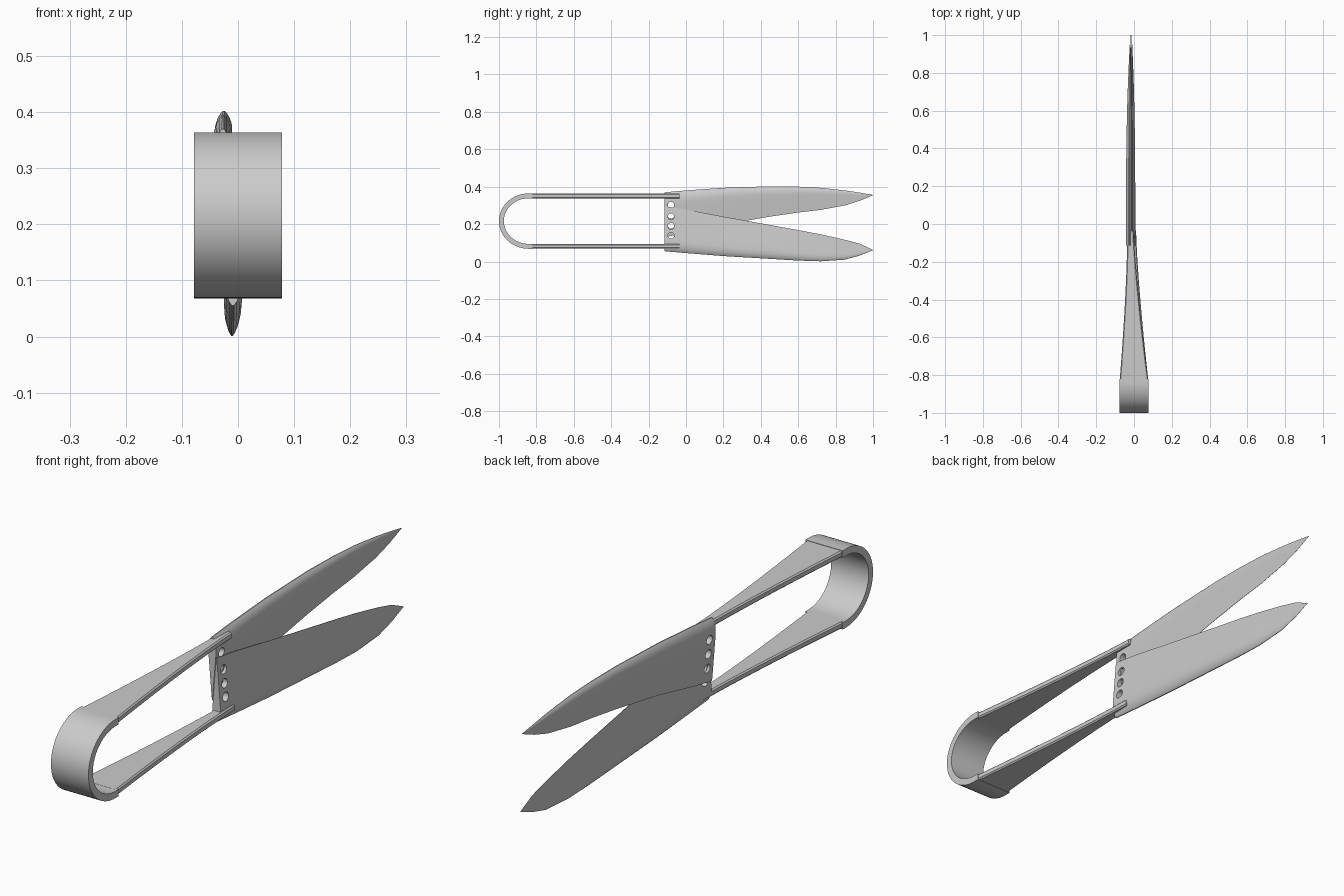
import bpy, bmesh, math
from mathutils import Matrix

if "Cube" in bpy.data.objects:
    bpy.data.objects.remove(bpy.data.objects["Cube"])

MID = 0.216  # height of the spring's centre line

steel = bpy.data.materials.new("grey steel")
steel.use_nodes = True
steel.diffuse_color = (0.6, 0.6, 0.6, 1)
steel.node_tree.nodes["Principled BSDF"].inputs["Base Color"].default_value = (0.6, 0.6, 0.6, 1)


def loft(name, rings):
    """Skin closed rings of points and cap both ends."""
    bm = bmesh.new()
    loops = [[bm.verts.new(p) for p in ring] for ring in rings]
    for a, b in zip(loops, loops[1:]):
        for i in range(len(a)):
            j = (i + 1) % len(a)
            bm.faces.new((a[i], a[j], b[j], b[i]))
    bm.faces.new(loops[0])
    bm.faces.new(loops[-1])
    bmesh.ops.recalc_face_normals(bm, faces=bm.faces)
    mesh = bpy.data.meshes.new(name)
    bm.to_mesh(mesh)
    bm.free()
    obj = bpy.data.objects.new(name, mesh)
    bpy.context.collection.objects.link(obj)
    mesh.materials.append(steel)
    return obj


def select(obj):
    bpy.ops.object.select_all(action="DESELECT")
    obj.select_set(True)
    bpy.context.view_layer.objects.active = obj


def smooth(obj):
    select(obj)
    bpy.ops.object.shade_smooth_by_angle(angle=math.radians(35))


def punch(obj, heights):
    """Row of round holes through the blade base."""
    bm = bmesh.new()
    for z in heights:
        place = Matrix.Translation((-0.02, -0.08, z)) @ Matrix.Rotation(math.pi / 2, 4, "Y")
        bmesh.ops.create_cone(bm, cap_ends=True, segments=20, radius1=0.017,
                              radius2=0.017, depth=0.2, matrix=place)
    mesh = bpy.data.meshes.new("hole_cutter")
    bm.to_mesh(mesh)
    bm.free()
    cutter = bpy.data.objects.new("hole_cutter", mesh)
    cutter.hide_render = True
    bpy.context.collection.objects.link(cutter)
    mod = obj.modifiers.new("holes", "BOOLEAN")
    mod.operation, mod.solver, mod.object = "DIFFERENCE", "EXACT", cutter
    select(obj)
    bpy.ops.object.modifier_apply(modifier=mod.name)
    bpy.data.objects.remove(cutter)


# Half thickness of a blade from the blunt spine to the cutting edge
HALF = [(0, 0.002), (0.03, 0.007), (0.08, 0.012), (0.15, 0.016), (0.25, 0.016),
        (0.4, 0.013), (0.65, 0.008), (0.85, 0.004), (1, 0.0008)]


def blade(name, x, stations, holes):
    rings = []
    for y, spine, edge in stations:
        thick = max(0.04, 1 - max(y, 0) ** 3)
        cx = x + (-0.014 - x) * 0.6 * max(y, 0) ** 2
        side = [(h * thick, spine + (edge - spine) * t) for t, h in HALF]
        rings.append([(cx + h, y, z) for h, z in side]
                     + [(cx - h, y, z) for h, z in reversed(side)])
    obj = loft(name, rings)
    punch(obj, holes)
    smooth(obj)


blade("upper_blade", -0.027,
      [(-0.115, 0.37, 0.13), (0, 0.38, 0.152), (0.2, 0.394, 0.197), (0.45, 0.402, 0.24),
       (0.6, 0.4, 0.262), (0.72, 0.394, 0.276), (0.85, 0.38, 0.3), (0.93, 0.368, 0.325),
       (1, 0.356, 0.354)], (0.302, 0.247, 0.192))
blade("lower_blade", -0.009,
      [(-0.115, 0.055, 0.295), (0, 0.045, 0.278), (0.2, 0.029, 0.24), (0.45, 0.014, 0.195),
       (0.6, 0.005, 0.168), (0.72, 0.001, 0.145), (0.85, 0.01, 0.116), (0.93, 0.032, 0.095),
       (1, 0.06, 0.062)], (0.24, 0.189, 0.139))


# Spring bow: a flat strip bent into a U
def bow_ring(y, dy, z, dz):
    outer, inner = (y, z), (y + dy, z + dz)
    return [(sx * 0.078, *p) for sx, p in ((-1, outer), (1, outer), (1, inner), (-1, inner))]


THICK, RADIUS, REACH = 0.026, 0.148, 0.16
bow = [bow_ring(-0.82, 0, MID + RADIUS, -THICK)]
for i in range(41):
    a = math.pi / 2 + math.pi * i / 40
    c, s = math.cos(a), math.sin(a)
    bow.append(bow_ring(-1 + REACH + REACH * c, -THICK * c, MID + RADIUS * s, -THICK * s))
bow.append(bow_ring(-0.82, 0, MID - RADIUS, THICK))
smooth(loft("spring_bow", bow))


# Arms: flat bars narrowing towards the blades
def arm(name, side, end_x):
    rings = []
    for i in range(13):
        t = i / 12
        y = -0.83 + 0.795 * t
        half = 0.017 + 0.059 * (1 - t) ** 1.4
        cx = end_x * t
        z = MID + side * 0.134
        h, c = 0.0125, 0.005
        corners = [(-half + c, -h), (half - c, -h), (half, -h + c), (half, h - c),
                   (half - c, h), (-half + c, h), (-half, h - c), (-half, -h + c)]
        rings.append([(cx + dx, y, z + dz) for dx, dz in corners])
    smooth(loft(name, rings))


arm("upper_arm", 1, -0.019)
arm("lower_arm", -1, -0.006)
